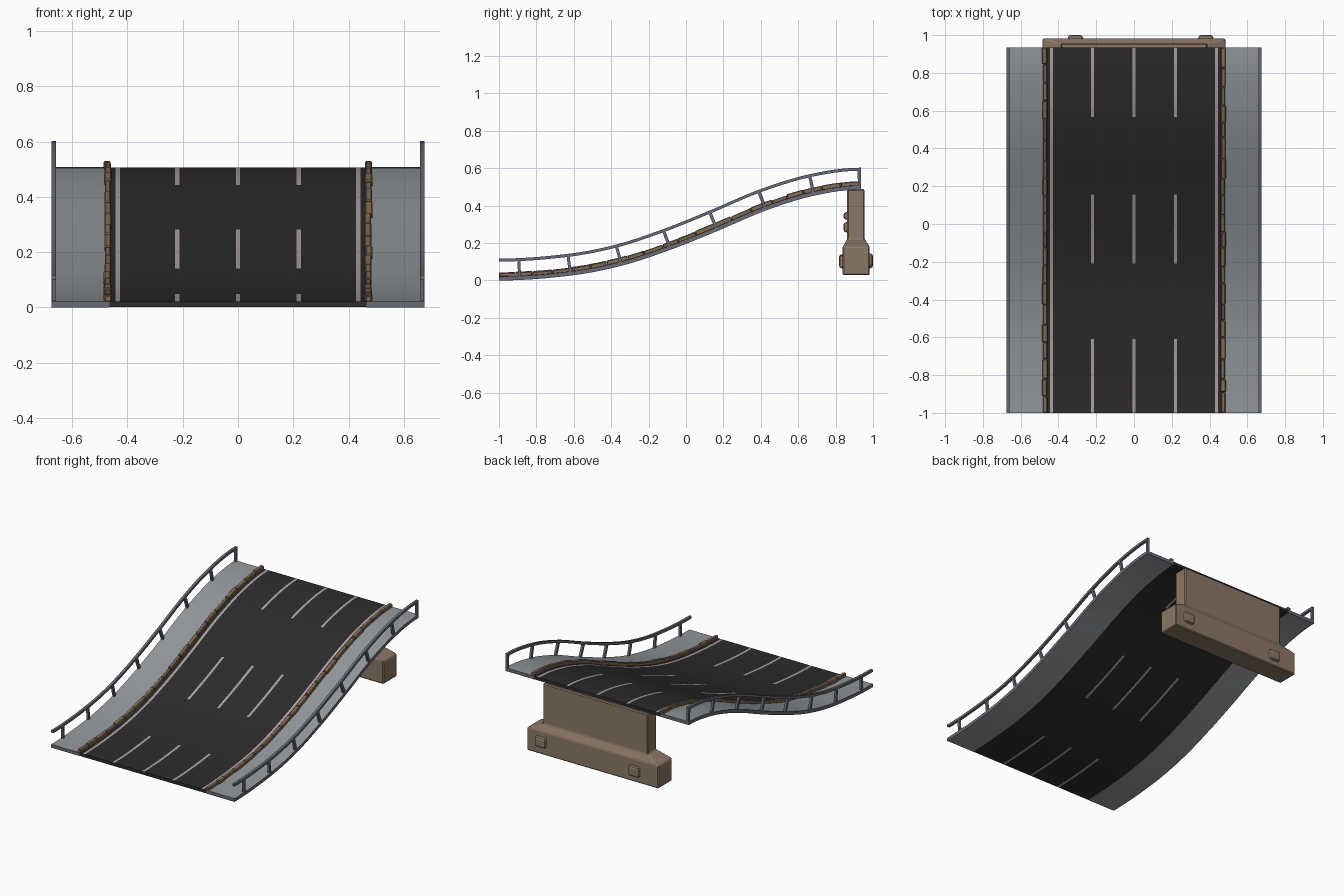
import bpy, bmesh, math, random

if "Cube" in bpy.data.objects:
    bpy.data.objects.remove(bpy.data.objects["Cube"])
random.seed(4)


def material(name, rgb):
    m = bpy.data.materials.new(name)
    m.diffuse_color = (*rgb, 1)
    m.use_nodes = True
    m.node_tree.nodes["Principled BSDF"].inputs["Base Color"].default_value = m.diffuse_color
    return m


ASPHALT = material("asphalt", (0.025, 0.025, 0.025))
PAINT = material("lane_paint", (0.42, 0.36, 0.38))
CONCRETE = material("pavement_grey", (0.29, 0.31, 0.33))
SLATE = material("slate_metal", (0.14, 0.145, 0.185))
BRICK = material("kerb_brown", (0.24, 0.155, 0.095))
STONE = material("pier_stone", (0.26, 0.185, 0.13))

# Deck top line as (y, z); level at both ends
PTS = [(-1, .022), (-.62, .048), (-.35, .10), (-.09, .185), (.16, .285),
       (.42, .395), (.68, .475), (.935, .508)]
END = PTS[-1][0]


def height(y):
    y = min(max(y, -1), END)
    k = max(i for i in range(len(PTS) - 1) if PTS[i][0] <= y)

    def tangent(i):
        if i in (0, len(PTS) - 1):
            return 0
        a, b = PTS[i - 1], PTS[i + 1]
        return (b[1] - a[1]) / (b[0] - a[0])
    (y0, z0), (y1, z1) = PTS[k], PTS[k + 1]
    d = y1 - y0
    t = (y - y0) / d
    return ((2*t**3 - 3*t*t + 1) * z0 + (t**3 - 2*t*t + t) * d * tangent(k)
            + (3*t*t - 2*t**3) * z1 + (t**3 - t*t) * d * tangent(k + 1))


def on_deck(x, y, o):
    """Point at distance o from the deck top line, square to the slope."""
    s = (height(y + .002) - height(y - .002)) / .004
    n = math.hypot(s, 1)
    return (x, y - s / n * o, height(y) + o / n)


def steps(a, b, n):
    return [a + (b - a) * i / n for i in range(n + 1)]


def ribbon(bm, xs, ys, low, high, rule=lambda x, y, side: 0):
    """Closed slab following the deck; rule picks the colour of each face."""
    top = [[bm.verts.new(on_deck(x, y, high)) for x in xs] for y in ys]
    bot = [[bm.verts.new(on_deck(x, y, low)) for x in xs] for y in ys]
    nx, ny = len(xs) - 1, len(ys) - 1

    def face(vs, x, y, side):
        bm.faces.new(vs).material_index = rule(x, y, side)
    for j in range(ny):
        y = (ys[j] + ys[j + 1]) / 2
        for i in range(nx):
            x = (xs[i] + xs[i + 1]) / 2
            face((top[j][i], top[j][i+1], top[j+1][i+1], top[j+1][i]), x, y, "top")
            face((bot[j][i], bot[j+1][i], bot[j+1][i+1], bot[j][i+1]), x, y, "bottom")
        for i in (0, nx):
            face((top[j][i], top[j+1][i], bot[j+1][i], bot[j][i]), xs[i], y, "edge")
    for j in (0, ny):
        for i in range(nx):
            face((top[j][i], top[j][i+1], bot[j][i+1], bot[j][i]),
                 (xs[i] + xs[i+1]) / 2, ys[j], "end")


def finish(bm, name, mats, bevel=0, segments=1, smooth=True):
    bmesh.ops.recalc_face_normals(bm, faces=bm.faces[:])
    me = bpy.data.meshes.new(name)
    bm.to_mesh(me)
    bm.free()
    for m in mats:
        me.materials.append(m)
    ob = bpy.data.objects.new(name, me)
    bpy.context.collection.objects.link(ob)
    if bevel:
        mod = ob.modifiers.new("bevel", "BEVEL")
        mod.width, mod.segments = bevel, segments
        mod.limit_method = "ANGLE"
    if smooth:
        bpy.ops.object.select_all(action="DESELECT")
        ob.select_set(True)
        bpy.context.view_layer.objects.active = ob
        bpy.ops.object.shade_smooth_by_angle(angle=math.radians(30))
    return ob


# Road with painted edge lines and lane dashes
DASHES = [(-1, -.61), (-.21, .157), (.565, END)]
LANES, EDGE, HALF = (-.22, 0, .22), .436, .008


def road_colour(x, y, side):
    dash = (any(abs(x - c) < HALF for c in LANES)
            and any(a < y < b for a, b in DASHES))
    if side in ("top", "bottom") and dash:
        return 1
    return int(side == "top" and abs(abs(x) - EDGE) < HALF)


xs = sorted([-.466, .466] + [c + s * HALF for c in (*LANES, -EDGE, EDGE) for s in (-1, 1)])
ys = sorted(set(steps(-1, END, 48) + [v for d in DASHES for v in d]))
bm = bmesh.new()
ribbon(bm, xs, ys, -.021, -.001, road_colour)
finish(bm, "road", [ASPHALT, PAINT])

for s, side in ((-1, "left"), (1, "right")):
    def span(a, b):
        return sorted((s * a, s * b))

    # Pavement slab with slate rim
    bm = bmesh.new()
    ribbon(bm, span(.466, .675), steps(-1, END, 48), -.022, 0,
           lambda x, y, where: int(where in ("edge", "end")))
    finish(bm, side + "_pavement", [CONCRETE, SLATE])

    # Kerb of uneven bricks
    bm = bmesh.new()
    cuts = steps(-1, END, 20)
    cuts = [cuts[0]] + [c + random.uniform(-.015, .015) for c in cuts[1:-1]] + [cuts[-1]]
    for a, b in zip(cuts, cuts[1:]):
        ribbon(bm, span(.459 + random.uniform(-.002, .003), .484 + random.uniform(-.003, .003)),
               steps(a + .001, b - .001, 2), -.003, random.uniform(.017, .024))
    finish(bm, side + "_kerb_bricks", [BRICK], .004, smooth=False)

    # Handrail and posts
    bm = bmesh.new()
    ribbon(bm, span(.658, .675), steps(-1, END, 48), .079, .095)
    finish(bm, side + "_handrail", [SLATE])
    bm = bmesh.new()
    for y in (-.89, -.62, -.35, -.09, .16, .42, .68, END - .008):
        ribbon(bm, span(.659, .674), [y - .008, y + .008], -.002, .082)
    finish(bm, side + "_rail_posts", [SLATE], smooth=False)

# Pier: wide footing, sloped shoulder, narrower wall
bm = bmesh.new()
rings = []
for z, hx, y0, y1 in ((.028, .484, .838, .982), (.18, .484, .838, .982),
                      (.222, .386, .862, .955), (.488, .386, .862, .955)):
    rings.append([bm.verts.new((x, y, z)) for x, y in
                  ((-hx, y0), (hx, y0), (hx, y1), (-hx, y1))])
for a, b in zip(rings, rings[1:]):
    for i in range(4):
        k = (i + 1) % 4
        bm.faces.new((a[i], a[k], b[k], b[i]))
bm.faces.new(rings[0])
bm.faces.new(rings[-1])
finish(bm, "pier", [STONE], .006, smooth=False)

# Rounded stones standing out of the pier faces: x, y, z, width, height
bm = bmesh.new()
for x, y, z, w, h in ((-.31, .98, .10, .08, .07), (.38, .98, .11, .08, .07),
                      (-.36, .838, .105, .08, .07), (.30, .838, .10, .08, .07),
                      (.22, .862, .285, .08, .055), (-.18, .862, .345, .07, .04)):
    cube = bmesh.ops.create_cube(bm, size=1)["verts"]
    for v in cube:
        v.co = (x + v.co.x * w, y + v.co.y * .04, z + v.co.z * h)
finish(bm, "pier_stones", [STONE], .015, 2, smooth=False)
